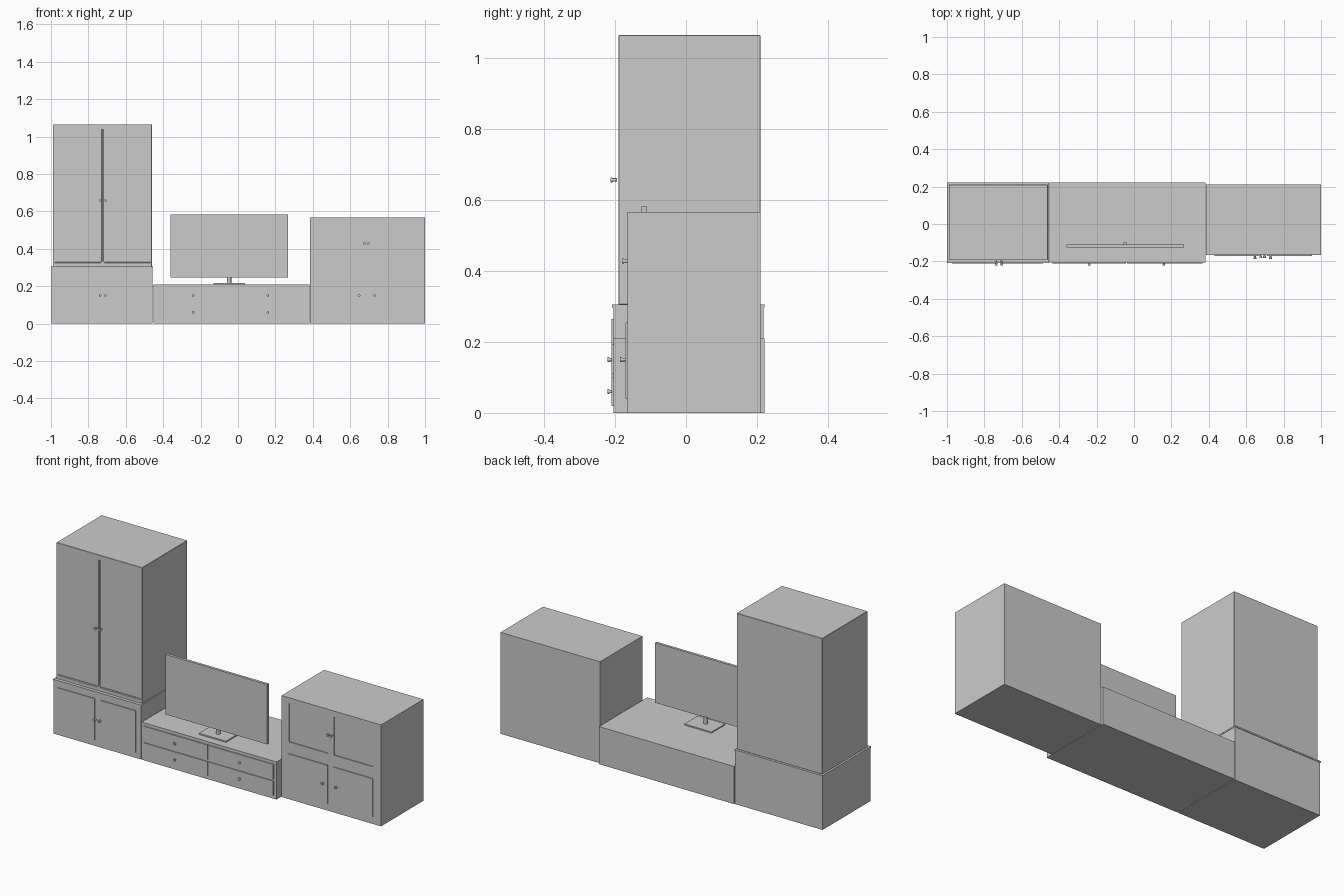
import bpy, math

if "Cube" in bpy.data.objects:
    bpy.data.objects.remove(bpy.data.objects["Cube"])


def box(name, x0, x1, y0, y1, z0, z1, bevel=0.0):
    bpy.ops.mesh.primitive_cube_add(size=1, location=((x0 + x1) / 2, (y0 + y1) / 2, (z0 + z1) / 2))
    ob = bpy.context.object
    ob.name = name
    ob.scale = (x1 - x0, y1 - y0, z1 - z0)
    bpy.ops.object.transform_apply(location=False, rotation=False, scale=True)
    if bevel:
        mod = ob.modifiers.new("soft_edges", 'BEVEL')
        mod.width, mod.segments = bevel, 1
    return ob


def cut(target, *bounds):
    cutter = box("cutter", *bounds)
    mod = target.modifiers.new("recess", 'BOOLEAN')
    mod.operation, mod.object, mod.solver = 'DIFFERENCE', cutter, 'EXACT'
    bpy.context.view_layer.objects.active = target
    bpy.ops.object.modifier_apply(modifier=mod.name)
    bpy.data.objects.remove(cutter)


def rod(name, loc, radius, length, along_y=True):
    rot = (math.pi / 2, 0, 0) if along_y else (0, 0, 0)
    bpy.ops.mesh.primitive_cylinder_add(vertices=20, radius=radius, depth=length, location=loc, rotation=rot)
    ob = bpy.context.object
    ob.name = name
    bpy.ops.object.shade_smooth_by_angle()
    return ob


def knob(name, x, z, face_y):
    # thin stem with a wider round head
    rod(name + "_stem", (x, face_y - 0.005, z), 0.0045, 0.016)
    rod(name + "_head", (x, face_y - 0.013, z), 0.007, 0.006)


# Left cabinet: wide base with a thin overhanging top
box("left_base", -0.998, -0.457, -0.205, 0.219, 0, 0.297)
box("left_base_top", -1.0, -0.455, -0.208, 0.222, 0.297, 0.305)
for i, (x0, x1) in enumerate(((-0.973, -0.742), (-0.70, -0.487))):
    box(f"left_lower_door_{i}", x0, x1, -0.21, -0.2, 0.032, 0.265)

# Left cabinet: tall upper section with door seams
upper = box("left_upper", -0.99, -0.46, -0.19, 0.21, 0.305, 1.065)
cut(upper, -0.728, -0.722, -0.2, -0.184, 0.332, 1.035)
for x0, x1 in ((-0.98, -0.735), (-0.715, -0.47)):
    cut(upper, x0, x1, -0.2, -0.184, 0.325, 0.329)
bev = upper.modifiers.new("soft_edges", 'BEVEL')
bev.width, bev.segments = 0.002, 1
for i, x in enumerate((-0.737, -0.708)):
    knob(f"left_upper_knob_{i}", x, 0.657, -0.197)
    knob(f"left_lower_knob_{i}", x, 0.15, -0.206)

# Low drawer unit
box("drawer_unit", -0.452, 0.382, -0.205, 0.222, 0, 0.21)
for i, (x0, x1, kx) in enumerate(((-0.435, -0.043, -0.24), (-0.037, 0.365, 0.16))):
    for j, (z0, z1, kz) in enumerate(((0.02, 0.1, 0.06), (0.11, 0.193, 0.15))):
        box(f"drawer_{i}_{j}", x0, x1, -0.21, -0.2, z0, z1)
        knob(f"drawer_knob_{i}_{j}", kx, kz, -0.206)

# Right cabinet: inset upper panels, raised lower doors
right = box("right_cabinet", 0.385, 1.0, -0.165, 0.21, 0, 0.567)
for i, (x0, x1) in enumerate(((0.43, 0.672), (0.71, 0.952))):
    cut(right, x0, x1, -0.18, -0.16, 0.32, 0.535)
    box(f"right_lower_door_{i}", x0, x1, -0.17, -0.16, 0.04, 0.255)
for i, (xu, xl) in enumerate(((0.677, 0.647), (0.698, 0.73))):
    knob(f"right_upper_knob_{i}", xu, 0.428, -0.165)
    knob(f"right_lower_knob_{i}", xl, 0.15, -0.17)

# Television on its stand
box("tv_panel", -0.36, 0.268, -0.125, -0.11, 0.247, 0.582)
box("tv_stand_base", -0.13, 0.038, -0.16, -0.04, 0.21, 0.217)
rod("tv_stand_neck", (-0.047, -0.107, 0.233), 0.011, 0.038, along_y=False)
